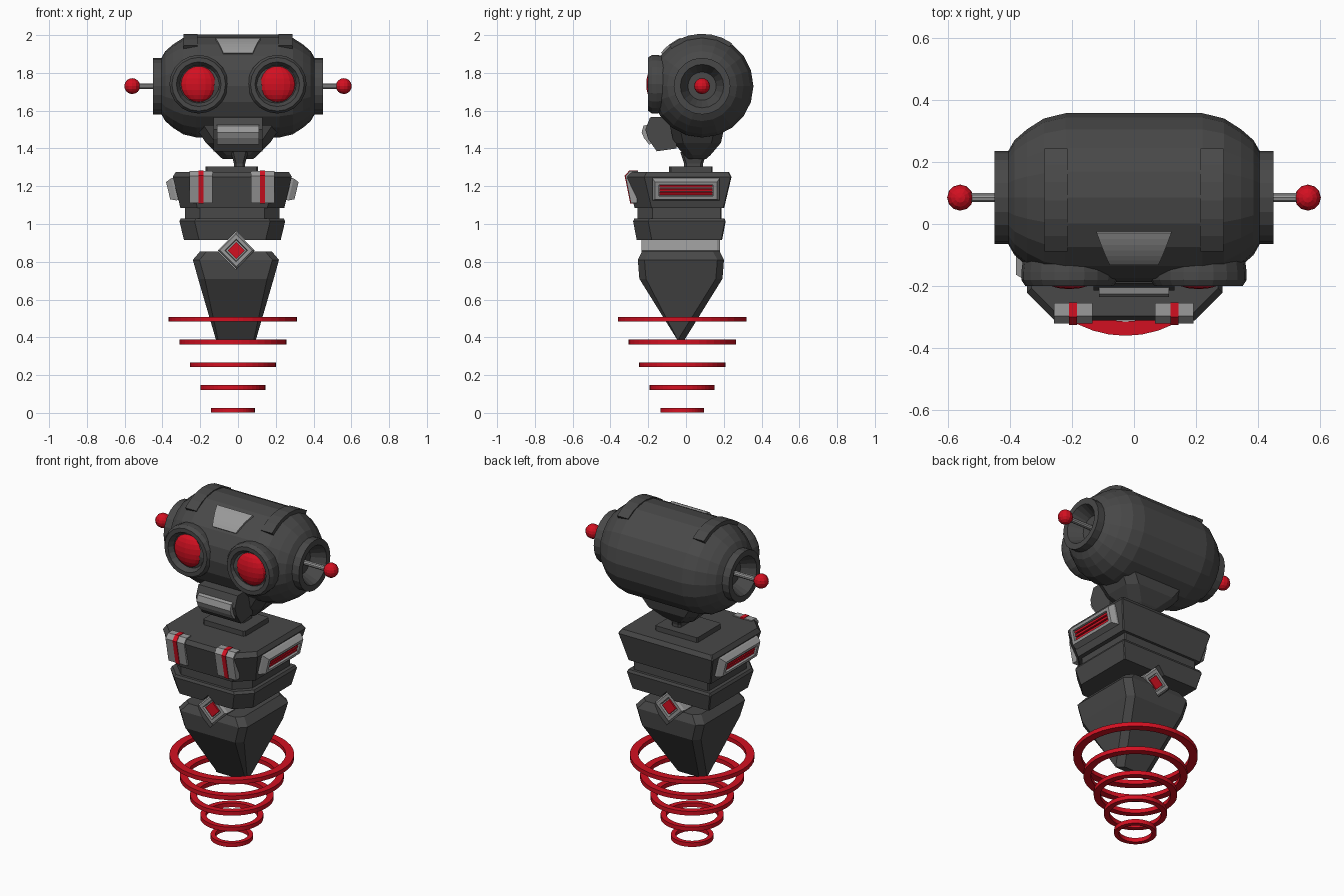
import bpy, bmesh, math
from mathutils import Matrix, Vector

if "Cube" in bpy.data.objects:
    bpy.data.objects.remove(bpy.data.objects["Cube"])


def material(name, col):
    m = bpy.data.materials.new(name)
    m.diffuse_color = (*col, 1)
    m.use_nodes = True
    m.node_tree.nodes["Principled BSDF"].inputs["Base Color"].default_value = m.diffuse_color
    return m


DARK = material("dark_grey", (0.065, 0.065, 0.065))
LIGHT = material("light_grey", (0.32, 0.32, 0.32))
RED = material("red", (0.65, 0.005, 0.015))


def finish(name, bm, mat):
    bmesh.ops.remove_doubles(bm, verts=bm.verts, dist=1e-5)
    bmesh.ops.recalc_face_normals(bm, faces=bm.faces)
    me = bpy.data.meshes.new(name)
    bm.to_mesh(me)
    bm.free()
    me.materials.append(mat)
    ob = bpy.data.objects.new(name, me)
    bpy.context.collection.objects.link(ob)
    return ob


def loft(name, sections, mat, caps=True):
    """Skin a list of equal-length closed sections."""
    bm = bmesh.new()
    rows = [[bm.verts.new(p) for p in s] for s in sections]
    n = len(rows[0])
    for a, b in zip(rows, rows[1:]):
        for i in range(n):
            j = (i + 1) % n
            bm.faces.new((a[i], a[j], b[j], b[i]))
    if caps:
        bm.faces.new(rows[0])
        bm.faces.new(rows[-1])
    return finish(name, bm, mat)


def lathe(name, profile, centre, axis, segs, mat, closed=False):
    """Revolve (height, radius) points about an axis through centre."""
    rot = Vector((0, 0, 1)).rotation_difference(Vector(axis)).to_matrix()
    pts = profile + profile[:1] if closed else profile
    secs = [[Vector(centre) + rot @ Vector((r * math.cos(k * math.tau / segs), r * math.sin(k * math.tau / segs), h))
             for k in range(segs)] for h, r in pts]
    return loft(name, secs, mat, caps=not closed)


def ball(name, centre, scale, mat, u=16, v=10):
    bm = bmesh.new()
    bmesh.ops.create_uvsphere(bm, u_segments=u, v_segments=v, radius=1,
                              matrix=Matrix.Translation(centre) @ Matrix.Diagonal((*scale, 1)))
    return finish(name, bm, mat)


def outline(hx, hy, z, cx, cy, front=0.0, back=0.005):
    """Rectangle with cut front and back corners."""
    f, b = front, back
    return [(cx + x, cy + y, z) for x, y in
            [(-hx, -hy + f), (-hx + f, -hy), (hx - f, -hy), (hx, -hy + f),
             (hx, hy - b), (hx - b, hy), (-hx + b, hy), (-hx, hy - b)]]


def stack(name, rows, cx, cy, front, mat=DARK, back=0.005):
    return loft(name, [outline(hx, hy, z, cx, cy, min(front, hy * .6), back) for z, hx, hy in rows], mat)


def extrude_x(name, prof, x0, x1, mat):
    return loft(name, [[(x, y, z) for y, z in prof] for x in (x0, x1)], mat)


def head_patch(name, x0, w0, w1, t0, t1, rout, mat, n=6):
    """Curved plate wrapped on the head around the x axis."""
    secs = []
    for i in range(n + 1):
        k = i / n
        t, w = math.radians(t0 + (t1 - t0) * k), w0 + (w1 - w0) * k
        secs.append([(x0 + x, HY - r * math.sin(t), HZ + r * math.cos(t))
                     for x, r in ((-w, .23), (w, .23), (w, rout), (-w, rout))])
    return loft(name, secs, mat)


# Head barrel with recessed ear cups
HY, HZ = 0.085, 1.73
half = [(.22, .272), (.29, .255), (.345, .22), (.385, .185), (.405, .15),
        (.45, .15), (.45, .115), (.37, .075), (.37, .0001)]
lathe("head", [(-h, r) for h, r in reversed(half)] + half, (0, HY, HZ), (1, 0, 0), 20, DARK)
head_patch("forehead_plate", 0, .12, .078, 24, 51, .28, LIGHT)

# Jaw and muzzle
stack("jaw", [(1.343, .08, .045), (1.365, .105, .07), (1.43, .17, .125), (1.52, .23, .145), (1.6, .25, .15)],
      0, .06, .05, back=.05)
extrude_x("muzzle", [(-.19, 1.565), (-.215, 1.50), (-.2, 1.45), (-.155, 1.385), (-.05, 1.40), (-.05, 1.57)],
          -.13, .13, DARK)
extrude_x("mouth_plate", [(-.19, 1.53), (-.225, 1.52), (-.235, 1.485), (-.222, 1.455), (-.195, 1.42), (-.15, 1.45)],
          -.112, .112, LIGHT)

for s, side in ((-1, "left"), (1, "right")):
    # Eyes, antennae and head straps
    lathe(side + "_eye_ring", [(.0, .14), (.11, .155), (.135, .155), (.155, .142), (.155, .118), (.125, .1), (.125, .0001)],
          (s * .208, -.045, 1.74), (0, -1, 0), 20, DARK)
    ball(side + "_eye", (s * .208, -.165, 1.74), (.096, .045, .096), RED)
    lathe(side + "_antenna_rod", [(.34, .015), (.54, .015)], (0, HY, HZ), (s, 0, 0), 10, LIGHT)
    ball(side + "_antenna_tip", (s * .56, HY, HZ), (.042, .042, .042), RED, 12, 8)
    head_patch(side + "_head_strap", s * .252, .037, .037, -35, 39, .277, DARK)

    # Chest straps with red stripe
    cx = -.033 + s * .163
    extrude_x(side + "_chest_strap", [(-.255, 1.25), (-.255, 1.281), (-.297, 1.281), (-.321, 1.255),
                                      (-.292, 1.112), (-.26, 1.112)], cx - .062, cx + .062, LIGHT)
    extrude_x(side + "_chest_stripe", [(-.253, 1.25), (-.253, 1.284), (-.299, 1.284), (-.325, 1.256),
                                       (-.295, 1.109), (-.26, 1.109)], cx - .013, cx + .013, RED)

    # Side vents: tapered frame, recess and slats
    a = math.radians(13.6)

    def vent(d, hy, v0, v1):
        return [(-.03 + s * (.299 + d * math.cos(a) + v * math.sin(a)), y, 1.186 - d * math.sin(a) + v * math.cos(a))
                for y, v in ((-hy, v0), (hy, v0), (hy, v1), (-hy, v1))]
    loft(side + "_vent_frame", [vent(d, hy, -hz, hz) for d, hy, hz in
                                ((-.02, .178, .06), (.012, .178, .06), (.042, .163, .047),
                                 (.042, .142, .03), (.015, .142, .03))], LIGHT)
    for i in (-1, 0, 1):
        loft(side + "_vent_slat", [vent(d, .14, i * .02 - .006, i * .02 + .006) for d in (.01, .032)], RED)

# Neck
stack("neck", [(1.29, .03, .05), (1.32, .03, .05), (1.38, .045, .07)], .008, .04, .012, back=.012)
stack("neck_base", [(1.26, .14, .115), (1.305, .14, .115)], -.033, .025, .01)

# Torso
CX, CY = -.03, -.035
stack("upper_torso", [(1.085, .275, .237), (1.25, .315, .276), (1.275, .3, .262)], CX, CY, .09)
stack("torso_joint", [(1.02, .25, .222), (1.09, .25, .222)], CX, CY, .08)
mid = stack("middle_torso", [(.915, .256, .226), (1.015, .28, .245), (1.03, .272, .238)], CX, CY, .08)
low = stack("lower_torso", [(.385, .105, .018), (.71, .2, .22), (.81, .228, .228), (.855, .19, .205)],
            -.011, -.027, .035, back=.035)


# Diamond core running front to back, seated in notches
def diamond(name, prof, mat):
    return loft(name, [[(-.01 + x * h, y, .86 + z * h) for x, z in ((-1, 0), (0, -1), (1, 0), (0, 1))]
                       for y, h in prof], mat)


cutter = diamond("notch_cutter", [(-.5, .1), (.5, .1)], DARK)
cutter.hide_render = True
for ob in (mid, low):
    mod = ob.modifiers.new("notch", "BOOLEAN")
    mod.operation, mod.object, mod.solver = "DIFFERENCE", cutter, "EXACT"
    bpy.context.view_layer.objects.active = ob
    bpy.ops.object.modifier_apply(modifier=mod.name)
bpy.data.objects.remove(cutter)
diamond("diamond_core", [(-.215, .055), (-.235, .06), (-.235, .085), (-.22, .098),
                         (.165, .098), (.18, .085), (.18, .06), (.16, .055)], LIGHT)
diamond("diamond_gem", [(-.232, .045), (.177, .045)], RED)

# Floating rings below
for i in range(5):
    r, w, h = .116 + i * .056, .026 + i * .005, .0125
    lathe("hover_ring", [(-h, r - w), (-h, r), (h, r), (h, r - w)],
          (-.027, -.02, .0135 + i * .1205), (0, 0, 1), 40, RED, closed=True)
